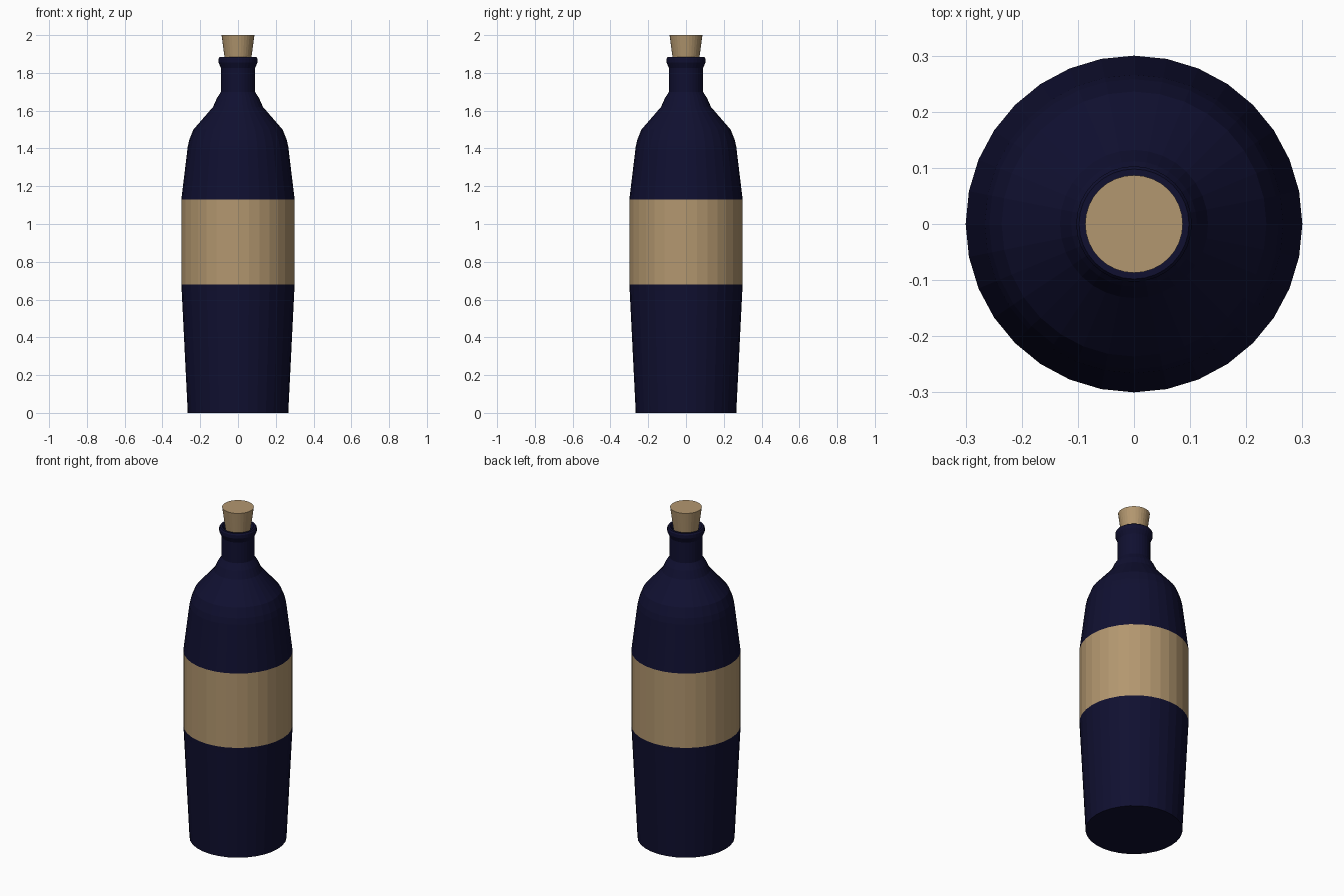
import bpy, bmesh, math

if "Cube" in bpy.data.objects:
    bpy.data.objects.remove(bpy.data.objects["Cube"])

SIDES = 32


def material(name, color):
    m = bpy.data.materials.new(name)
    m.diffuse_color = (*color, 1.0)
    m.use_nodes = True
    m.node_tree.nodes["Principled BSDF"].inputs["Base Color"].default_value = m.diffuse_color
    return m


glass = material("dark_blue_glass", (0.005, 0.005, 0.030))
tan = material("tan_paper_and_cork", (0.45, 0.31, 0.16))


def lathe(name, profile, mats, rule=lambda z: 0):
    """Revolve (radius, z) points around z; both ends are capped."""
    bm = bmesh.new()
    rings = []
    for r, z in profile:
        rings.append([bm.verts.new((r * math.cos(2 * math.pi * i / SIDES),
                                    r * math.sin(2 * math.pi * i / SIDES), z))
                      for i in range(SIDES)])
    for a, b in zip(rings, rings[1:]):
        for i in range(SIDES):
            j = (i + 1) % SIDES
            bm.faces.new((a[i], a[j], b[j], b[i]))
    bm.faces.new(rings[0][::-1])
    bm.faces.new(rings[-1])
    bm.normal_update()
    for f in bm.faces:
        f.material_index = rule(f.calc_center_median().z)
    me = bpy.data.meshes.new(name)
    bm.to_mesh(me)
    bm.free()
    for m in mats:
        me.materials.append(m)
    ob = bpy.data.objects.new(name, me)
    bpy.context.collection.objects.link(ob)
    return ob


# Bottle body, with the label as a coloured band between two rings
lathe("bottle", [
    (0.266, 0.0), (0.298, 0.645), (0.30, 0.68), (0.30, 1.13),
    (0.266, 1.41), (0.258, 1.445), (0.236, 1.50), (0.132, 1.62),
    (0.112, 1.665), (0.09, 1.70), (0.09, 1.825), (0.103, 1.855),
    (0.103, 1.875), (0.098, 1.883), (0.085, 1.883), (0.072, 1.86),
], [glass, tan], lambda z: 1 if 0.69 < z < 1.12 else 0)

# Tapered cork stopper
lathe("cork", [(0.067, 1.85), (0.087, 2.0)], [tan])
